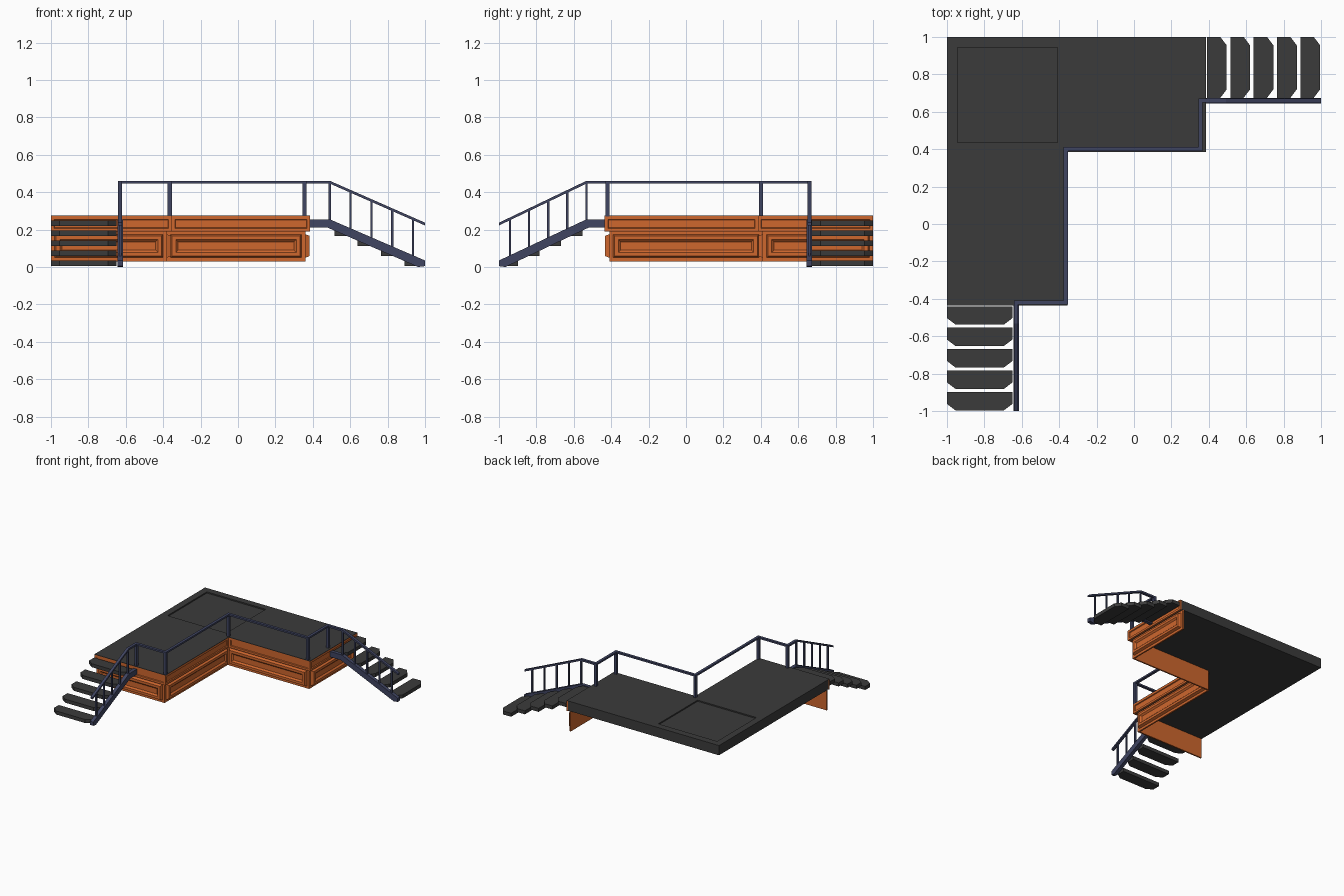
import bpy, bmesh
from mathutils import Vector as V

if "Cube" in bpy.data.objects:
    bpy.data.objects.remove(bpy.data.objects["Cube"])


def material(name, rgb):
    m = bpy.data.materials.new(name)
    m.diffuse_color = (*rgb, 1)
    m.use_nodes = True
    m.node_tree.nodes["Principled BSDF"].inputs["Base Color"].default_value = m.diffuse_color
    return m


DARK = material("charcoal", (0.044, 0.044, 0.044))
ORANGE = material("orange", (0.62, 0.135, 0.027))
NAVY = material("navy", (0.05, 0.058, 0.12))
UP = V((0, 0, 1))


def prism(name, pts, vec, mat, insets=(), facing=None):
    """Extrude a polygon along vec; optionally inset the face pointing along facing."""
    bm = bmesh.new()
    f = bm.faces.new([bm.verts.new(p) for p in pts])
    ext = bmesh.ops.extrude_face_region(bm, geom=[f], use_keep_orig=True)
    top = [g for g in ext["geom"] if isinstance(g, bmesh.types.BMVert)]
    bmesh.ops.translate(bm, verts=top, vec=vec)
    bmesh.ops.recalc_face_normals(bm, faces=bm.faces)
    bm.normal_update()
    if insets:
        face = max(bm.faces, key=lambda q: q.normal.dot(facing))
        for thick, depth in insets:
            bmesh.ops.inset_region(bm, faces=[face], thickness=thick, depth=depth,
                                   use_even_offset=True)
    me = bpy.data.meshes.new(name)
    bm.to_mesh(me)
    bm.free()
    me.materials.append(mat)
    ob = bpy.data.objects.new(name, me)
    bpy.context.collection.objects.link(ob)
    return ob


def box(name, lo, hi, mat):
    (x0, y0, z0), (x1, y1, z1) = lo, hi
    return prism(name, [(x0, y0, z0), (x1, y0, z0), (x1, y1, z0), (x0, y1, z0)],
                 UP * (z1 - z0), mat)


# Deck slab with sunken hatch
T = 0.012
L_SHAPE = [(-1, -0.435 + T), (-0.355 - T, -0.435 + T), (-0.355 - T, 0.385 + T),
           (0.385 - T, 0.385 + T), (0.385 - T, 1), (-1, 1)]
deck = prism("deck", [(x, y, 0.195) for x, y in L_SHAPE], UP * 0.08, DARK)
cutter = box("hatch_cutter", (-0.945, 0.435, 0.265), (-0.41, 0.945, 0.3), DARK)
mod = deck.modifiers.new("hatch", 'BOOLEAN')
mod.operation = 'DIFFERENCE'
mod.solver = 'EXACT'
mod.object = cutter
bpy.context.view_layer.objects.active = deck
bpy.ops.object.modifier_apply(modifier=mod.name)
bpy.data.objects.remove(cutter)

# Outer walls: top trim, dark cap and set-back lower panel
# corner signs: 1 = convex, -1 = concave, 0 = open end
PATH = [((-1, -0.435), 0), ((-0.355, -0.435), 1), ((-0.355, 0.385), -1),
        ((0.385, 0.385), 1), ((0.385, 1), 0)]
BACK = 0.025
for i in range(4):
    (a, ca), (b, cb) = PATH[i], PATH[i + 1]
    a, b = V((*a, 0)), V((*b, 0))
    d = (b - a).normalized()
    n = d.cross(UP)

    def slab(name, p, q, z0, z1, mat, insets=()):
        pts = [p + UP * z0, q + UP * z0, q + UP * z1, p + UP * z1]
        prism(name, pts, -n * T, mat, insets, n)

    slab(f"trim_{i}", a, b, 0.19, 0.272, ORANGE, [(0.017, 0), (0.003, -0.007)])
    slab(f"trim_cap_{i}", a - d * T * (ca < 0), b + d * T * (cb < 0),
         0.272, 0.275, DARK)
    p = a + d * BACK * ca - n * BACK
    q = b - d * BACK * cb - n * BACK
    slab(f"lower_wall_{i}", p, q, 0.03, 0.195, ORANGE,
         [(0.02, 0), (0.008, 0.022), (0.02, 0), (0.012, -0.012)])

# Deck railing
W = 0.011
NODES = [(-0.63, -0.42), (-0.365, -0.42), (-0.365, 0.4), (0.355, 0.4), (0.355, 0.66)]
for i, (x, y) in enumerate(NODES):
    box(f"deck_post_{i}", (x - W, y - W, 0.27), (x + W, y + W, 0.455), NAVY)
    if i:
        px, py = NODES[i - 1]
        box(f"deck_rail_{i}", (min(x, px) - W, min(y, py) - W, 0.447),
            (max(x, px) + W, max(y, py) + W, 0.461), NAVY)


def stairs(name, origin, run, side, width, rail, length, back):
    """Five floating treads with one stringer and handrail."""
    o, r, s = V(origin), V(run), V(side)
    k = 0.172 * length

    def strip(part, profile, half):
        pts = [o + r * u + s * (rail - half) + UP * z for u, z in profile]
        prism(f"{name}_{part}", pts, s * 2 * half, NAVY)

    # treads with clipped nose corners
    for i in range(5):
        u0 = 0.005 + i * 0.203 * length
        u1 = u0 + 0.172 * length
        cu, cv = 0.034, 0.045
        shape = [(u0, 0), (u1 - cu, 0), (u1, cv), (u1, width - cv),
                 (u1 - cu, width), (u0, width)]
        z = 0.22 - 0.0535 * i
        prism(f"{name}_tread_{i}", [o + r * u + s * v + UP * z for u, v in shape],
              UP * 0.029, DARK)

    # stringer, handrail and balusters
    strip("stringer", [(0, 0.255), (k, 0.255), (length, 0.035), (length, 0.005),
                       (0.94 * length, 0), (k - 0.01, 0.21), (0, 0.21)], 0.0145)
    strip("handrail", [(-back, 0.461), (k, 0.461), (length, 0.237), (length, 0.222),
                       (k, 0.446), (-back, 0.446)], W)
    for i in range(5):
        u = k + i * 0.181 * length
        z = 0.25 - 0.22 * (u - k) / (length - k)
        h = 0.006
        strip(f"baluster_{i}", [(u - h, z - 0.01), (u + h, z - 0.01),
                                (u + h, z + 0.198), (u - h, z + 0.198)], h)


stairs("right_stairs", (0.385, 1, 0), (1, 0, 0), (0, -1, 0), 0.325, 0.34, 0.615, 0.03)
stairs("front_stairs", (-1, -0.435, 0), (0, -1, 0), (1, 0, 0), 0.35, 0.37, 0.565, 0.015)
